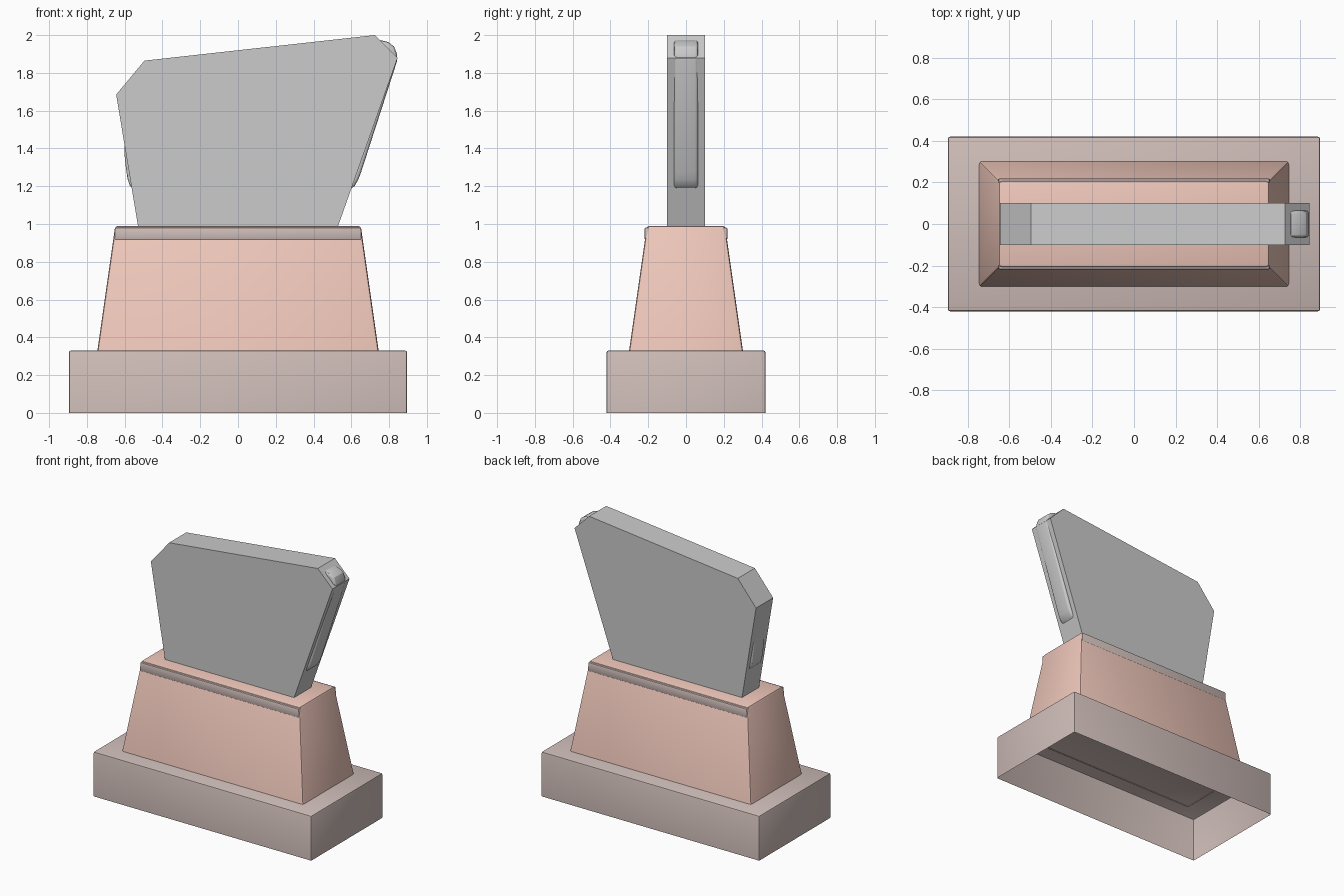
import bpy, bmesh

if "Cube" in bpy.data.objects:
    bpy.data.objects.remove(bpy.data.objects["Cube"])

def material(name, rgb):
    m = bpy.data.materials.new(name)
    m.diffuse_color = (*rgb, 1)
    m.use_nodes = True
    m.node_tree.nodes["Principled BSDF"].inputs["Base Color"].default_value = m.diffuse_color
    return m

taupe = material("taupe", (0.62, 0.51, 0.48))
clay = material("clay", (0.86, 0.57, 0.49))

def finish(bm, name, mat=None, smooth=True):
    bmesh.ops.recalc_face_normals(bm, faces=bm.faces)
    me = bpy.data.meshes.new(name)
    bm.to_mesh(me)
    bm.free()
    ob = bpy.data.objects.new(name, me)
    bpy.context.collection.objects.link(ob)
    if mat:
        me.materials.append(mat)
    if smooth:
        bpy.context.view_layer.objects.active = ob
        ob.select_set(True)
        bpy.ops.object.shade_smooth_by_angle()
        ob.select_set(False)
    return ob

def tapered_box(name, low, high, z0, z1, bevel, mat, open_bottom=True):
    """Box with half sizes low at z0 and high at z1, softened edges."""
    bm = bmesh.new()
    bmesh.ops.create_cube(bm, size=2)
    for v in bm.verts:
        hx, hy = high if v.co.z > 0 else low
        v.co = (v.co.x * hx, v.co.y * hy, z1 if v.co.z > 0 else z0)
    bm.normal_update()
    if open_bottom:
        bottom = [f for f in bm.faces if f.normal.z < -0.9]
        bmesh.ops.delete(bm, geom=bottom, context='FACES_ONLY')
    edges = [e for e in bm.edges if not e.is_boundary]
    bmesh.ops.bevel(bm, geom=edges, offset=bevel, segments=2, profile=0.5, affect='EDGES')
    return finish(bm, name, mat)

def slab(name, profile, half, bevel=0):
    """Extrude an x-z outline symmetrically along y, optionally rounding its rims."""
    bm = bmesh.new()
    face = bm.faces.new([bm.verts.new((x, -half, z)) for x, z in profile])
    ext = bmesh.ops.extrude_face_region(bm, geom=[face], use_keep_orig=True)
    for v in ext["geom"]:
        if isinstance(v, bmesh.types.BMVert):
            v.co.y = half
    bmesh.ops.recalc_face_normals(bm, faces=bm.faces)
    if bevel:
        rims = [e for e in bm.edges if abs(e.verts[0].co.y - e.verts[1].co.y) < 1e-5]
        bmesh.ops.bevel(bm, geom=rims, offset=bevel, segments=3, profile=0.5, affect='EDGES')
    return finish(bm, name, smooth=bool(bevel))

# Hollow plinth and tapered pedestal
tapered_box("plinth", (0.895, 0.42), (0.895, 0.42), 0, 0.33, 0.01, taupe)
tapered_box("pedestal", (0.745, 0.302), (0.65, 0.207), 0.325, 0.99, 0.014, clay)

# Thin trim band showing on the front and back of the pedestal
tapered_box("trim_band", (0.654, 0.219), (0.652, 0.219), 0.915, 0.982, 0.008, taupe, False)

# Upright plate with chamfered corners
slab("plate", [(-0.523, 0.95), (-0.645, 1.685), (-0.495, 1.865), (0.725, 2.0),
               (0.845, 1.88), (0.516, 0.95)], 0.1)

# Rounded rib along the right edge of the plate
slab("right_rib", [(0.598, 1.188), (0.617, 1.2), (0.637, 1.235), (0.652, 1.275),
                   (0.843, 1.865), (0.842, 1.9), (0.826, 1.94), (0.795, 1.963),
                   (0.755, 1.973), (0.70, 1.92), (0.52, 1.25)], 0.064, 0.016)

# Small rounded bump on the left edge
slab("left_bump", [(-0.561, 1.19), (-0.574, 1.205), (-0.585, 1.24), (-0.595, 1.31),
                   (-0.602, 1.38), (-0.60, 1.42), (-0.52, 1.42), (-0.50, 1.2)], 0.064, 0.012)
